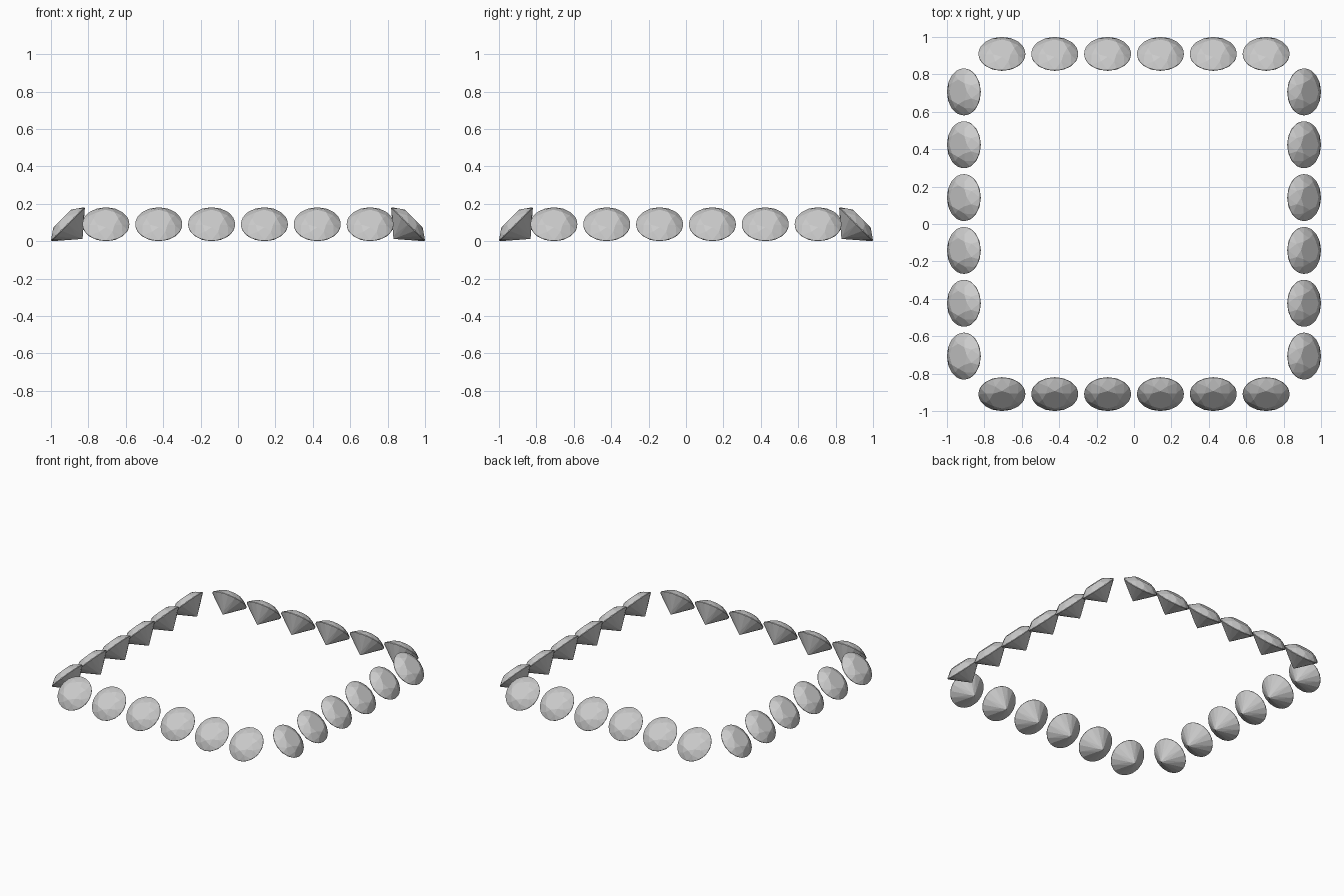
import bpy, bmesh
from math import cos, sin, radians, pi
from mathutils import Matrix, Vector

if "Cube" in bpy.data.objects:
    bpy.data.objects.remove(bpy.data.objects["Cube"])

RADIUS = 0.125       # girdle radius of one gem
GIRDLE = 0.025       # half girdle thickness, in gem radii
TABLE = 0.53
CROWN = 0.324
PAVILION = 0.862
STEP = pi / 8        # angle between neighbouring facet corners


def polar(r, a, z):
    return Vector((r * cos(a), r * sin(a), z))


def facet_ring(sign, slope, r_corner):
    """Corner points between the main facets plus the scalloped girdle edge."""
    h = GIRDLE + slope * (1 - r_corner * cos(STEP))
    pts = [polar(r_corner, (2 * i + 1) * STEP, sign * h) for i in range(8)]
    m = (h - GIRDLE) / (cos(STEP / 2) * (1 - r_corner))
    for i in range(64):
        a = i * pi / 32
        off = (a % STEP if i % 4 else 0) - (STEP / 2)
        z = GIRDLE - m * (cos(off) - cos(STEP / 2))
        pts.append(polar(1, a, sign * z))
    return pts


def brilliant_mesh():
    # table, crown, girdle, pavilion and culet points wrapped in a convex skin
    pts = [polar(TABLE, 2 * i * STEP, GIRDLE + CROWN) for i in range(8)]
    pts += facet_ring(1, CROWN / (1 - TABLE), 0.745)
    pts += facet_ring(-1, PAVILION, 0.22)
    pts.append(Vector((0, 0, -GIRDLE - PAVILION)))
    bm = bmesh.new()
    for p in pts:
        bm.verts.new(p * RADIUS)
    bmesh.ops.convex_hull(bm, input=bm.verts[:])
    # merge the triangles of each flat facet
    bmesh.ops.dissolve_limit(bm, angle_limit=radians(0.5),
                             verts=bm.verts[:], edges=bm.edges[:])
    bmesh.ops.recalc_face_normals(bm, faces=bm.faces[:])
    mesh = bpy.data.meshes.new("brilliant_gem")
    bm.to_mesh(mesh)
    bm.free()
    return mesh


# four rows of six gems, tables tilted outward and up
gem = brilliant_mesh()
reach = RADIUS * (1 + GIRDLE) * cos(pi / 4)
tilt = Matrix.Rotation(pi / 4, 4, 'Y')
for side, name in enumerate(("right", "back", "left", "front")):
    turn = Matrix.Rotation(side * pi / 2, 4, 'Z')
    for i in range(6):
        obj = bpy.data.objects.new(f"{name}_gem_{i + 1}", gem)
        bpy.context.collection.objects.link(obj)
        place = Matrix.Translation((1 - reach, (i - 2.5) * 0.2825, reach))
        obj.matrix_world = turn @ place @ tilt
